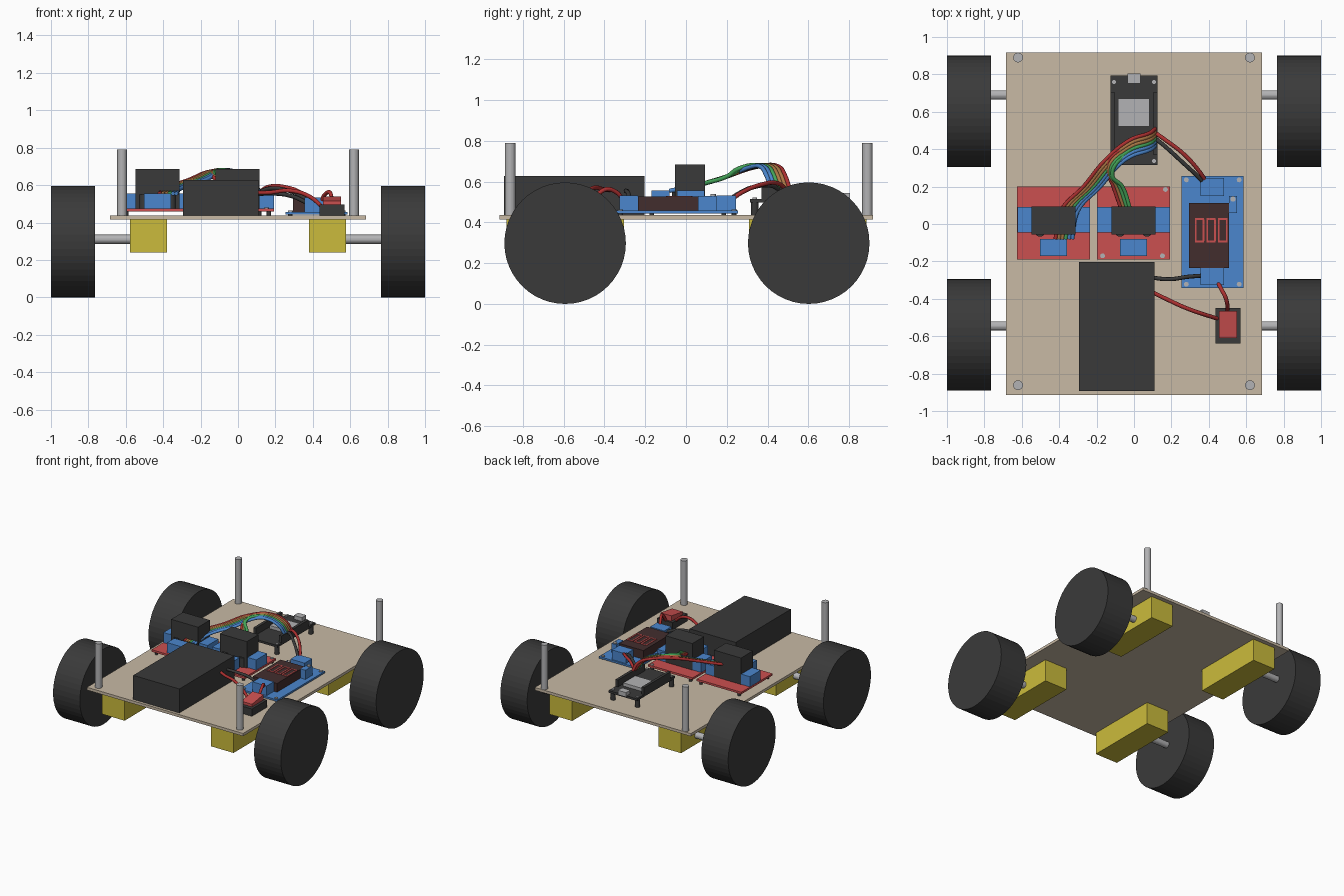
import bpy, bmesh
from mathutils import Matrix, Vector

if "Cube" in bpy.data.objects:
    bpy.data.objects.remove(bpy.data.objects["Cube"])


def mat(name, *rgb):
    m = bpy.data.materials.new(name)
    m.diffuse_color = (*rgb, 1)
    m.use_nodes = True
    m.node_tree.nodes["Principled BSDF"].inputs["Base Color"].default_value = m.diffuse_color
    return m


BLACK = mat("black", .042, .042, .042)
TAN = mat("tan", .58, .49, .375)
YELLOW = mat("yellow", .60, .50, .045)
GREY = mat("grey", .45, .45, .46)
RED = mat("red", .60, .08, .08)
WIRE_RED = mat("wire red", .42, .03, .03)
BLUE = mat("blue", .07, .24, .61)
BROWN = mat("dark brown", .055, .027, .027)
ORANGE = mat("orange", .42, .19, .06)
GREEN = mat("green", .06, .38, .10)


def finish(name, bm, m):
    me = bpy.data.meshes.new(name)
    bm.to_mesh(me)
    bm.free()
    me.materials.append(m)
    ob = bpy.data.objects.new(name, me)
    bpy.context.collection.objects.link(ob)
    return ob


def box(name, x0, x1, y0, y1, z0, z1, m):
    bm = bmesh.new()
    c = Matrix.Translation(((x0 + x1) / 2, (y0 + y1) / 2, (z0 + z1) / 2))
    bmesh.ops.create_cube(bm, size=1, matrix=c @ Matrix.Diagonal((x1 - x0, y1 - y0, z1 - z0, 1)))
    return finish(name, bm, m)


def rod(name, a, b, r, m, n=24):
    """Cylinder from point a to point b."""
    a, b = Vector(a), Vector(b)
    bm = bmesh.new()
    rot = (b - a).to_track_quat('Z', 'Y').to_matrix().to_4x4()
    bmesh.ops.create_cone(bm, cap_ends=True, segments=n, radius1=r, radius2=r, depth=(b - a).length,
                          matrix=Matrix.Translation((a + b) / 2) @ rot)
    return finish(name, bm, m)


def wire(name, pts, m, r=.011):
    cu = bpy.data.curves.new(name, 'CURVE')
    cu.dimensions = '3D'
    cu.bevel_depth = r
    cu.bevel_resolution = 2
    cu.resolution_u = 8
    cu.use_fill_caps = True
    sp = cu.splines.new('BEZIER')
    sp.bezier_points.add(len(pts) - 1)
    for bp, p in zip(sp.bezier_points, pts):
        bp.co = p
        bp.handle_left_type = bp.handle_right_type = 'AUTO'
    cu.materials.append(m)
    bpy.context.collection.objects.link(bpy.data.objects.new(name, cu))


def screws(name, pts, z, r=.013):
    for x, y in pts:
        rod(name, (x, y, z - .006), (x, y, z + .006), r, GREY, 16)


# chassis plate
DECK = .437
box("deck", -.685, .685, -.915, .918, .415, DECK, TAN)

# wheels, axles, motors and corner posts
for s in (-1, 1):
    for end, wy, ay, py in (("front", -.593, -.545, -.862), ("rear", .602, .69, .89)):
        rod(end + "_wheel", (s * .765, wy, .298), (s, wy, .298), .298, BLACK, 48)
        rod(end + "_axle", (s * .56, ay, .31), (s * .80, ay, .31), .025, GREY)
        y0, y1 = (-.88, -.305) if end == "front" else (.31, .885)
        box(end + "_motor", min(s * .38, s * .577), max(s * .38, s * .577), y0, y1, .24, .416, YELLOW)
        rod(end + "_post", (s * .62, py, .42), (s * .62, py, .79), .026, GREY)

# battery box
box("battery_box", -.295, .11, -.893, -.203, DECK, .628, BLACK)

# power switch with tilted rocker
box("switch_base", .435, .57, -.64, -.45, DECK, .495, BLACK)
rocker = box("switch_rocker", .455, .55, -.61, -.465, .49, .538, RED)
for v in rocker.data.vertices:
    if v.co.z > .53 and v.co.y < -.5:
        v.co.z -= .022

# two motor driver boards
for cx, side in ((-.43, "left"), (-.0025, "middle")):
    box(side + "_driver_board", cx - .196, cx + .196, -.19, .2, .459, .475, RED)
    box(side + "_heat_sink", cx - .118, cx + .118, -.055, .093, .475, .685, BLACK)
    for s in (-1, 1):
        box(side + "_side_terminal", min(cx + s * .117, cx + s * .194), max(cx + s * .117, cx + s * .194),
            -.045, .09, .475, .556, BLUE)
        rod(side + "_capacitor", (cx + s * .072, -.04, .475), (cx + s * .072, -.04, .55), .028, BLACK)
        for y in (-.168, .185):
            rod(side + "_standoff", (cx + s * .168, y, DECK), (cx + s * .168, y, .46), .012, BLACK, 12)
    box(side + "_front_terminal", cx - .073, cx + .073, -.17, -.08, .475, .556, BLUE)
screws("driver_screw", ((.168, .185), (.152, -.17), (-.168, -.17)), .475)

# voltage converter board with display
box("converter_board", .255, .585, -.342, .256, .443, .457, BLUE)
box("display", .295, .507, -.235, .113, .457, .526, BROWN)
box("rear_terminal", .356, .48, .15, .245, .457, .533, BLUE)
box("front_terminal", .356, .48, -.325, -.235, .457, .533, BLUE)
box("trimmer", .507, .55, .06, .15, .457, .53, BLUE)
rod("trimmer_screw", (.529, .133, .52), (.529, .133, .538), .014, GREY, 16)
screws("converter_screw", ((.28, .236), (.562, .236), (.28, -.322), (.562, -.322)), .457)
for x in (.28, .562):
    for y in (-.322, .236):
        rod("converter_foot", (x, y, DECK), (x, y, .445), .012, BLACK, 12)

# lit display bars
for i in range(3):
    x = .325 + i * .062
    for dx in (0, .042):
        box("display_bar", x + dx, x + dx + .009, -.09, .025, .526, .529, RED)
    box("display_bar", x, x + .05, -.098, -.088, .526, .529, RED)
    box("display_bar", x, x + .05, .022, .032, .526, .529, RED)

# controller board on feet, with pin headers
box("controller_board", -.125, .125, .315, .793, .498, .515, BLACK)
corners = [(x, y) for x in (-.107, .107) for y in (.337, .76)]
for x, y in corners:
    rod("controller_foot", (x, y, DECK), (x, y, .5), .018, BLACK, 12)
screws("controller_screw", corners, .515, .011)
for s in (-1, 1):
    box("pin_header", min(s * .103, s * .125), max(s * .103, s * .125), .37, .705, .515, .57, BLACK)
box("chip_shield", -.086, .082, .52, .67, .515, .54, GREY)
box("usb_socket", -.036, .034, .752, .805, .51, .545, GREY)

# signal wires arching to the left driver
for i, m in enumerate((WIRE_RED, ORANGE, ORANGE, GREEN, BLUE, BLUE)):
    d = i * .018
    wire("left_signal_wire", ((.115, .51 - d, .56), (.08, .485 - d, .63), (-.02, .45 - d, .675),
                              (-.15 + d * .8, .345 - d * .3, .672), (-.27 + d, .2, .625),
                              (-.39 + d, .07, .585), (-.42 + d, -.08, .555)), m)

# signal wires arching to the middle driver
for i, m in enumerate((WIRE_RED, ORANGE, GREEN, GREEN)):
    d = i * .016
    wire("middle_signal_wire", ((.115, .49 - d, .56), (.06, .465 - d, .635), (-.07, .40 - d, .68),
                                (-.145 + d * .6, .31 - d, .665), (-.11 + d, .2, .625),
                                (-.07 + d, .085, .59)), m)

# supply wires between controller, converter, battery and switch
wire("controller_red_wire", ((.11, .49, .56), (.16, .455, .59), (.27, .37, .585), (.35, .28, .55),
                             (.39, .22, .51)), WIRE_RED)
wire("controller_black_wire", ((.11, .46, .56), (.16, .42, .58), (.27, .32, .57), (.34, .255, .54),
                               (.38, .21, .51)), BLACK)
wire("battery_red_wire", ((.08, -.355, .56), (.16, -.395, .56), (.28, -.45, .57), (.38, -.485, .54),
                          (.46, -.51, .475)), WIRE_RED)
wire("battery_black_wire", ((.08, -.285, .55), (.19, -.295, .555), (.29, -.282, .54),
                            (.38, -.275, .50)), BLACK)
wire("switch_red_wire", ((.44, -.30, .50), (.465, -.345, .55), (.492, -.40, .56),
                         (.50, -.47, .48)), WIRE_RED)
